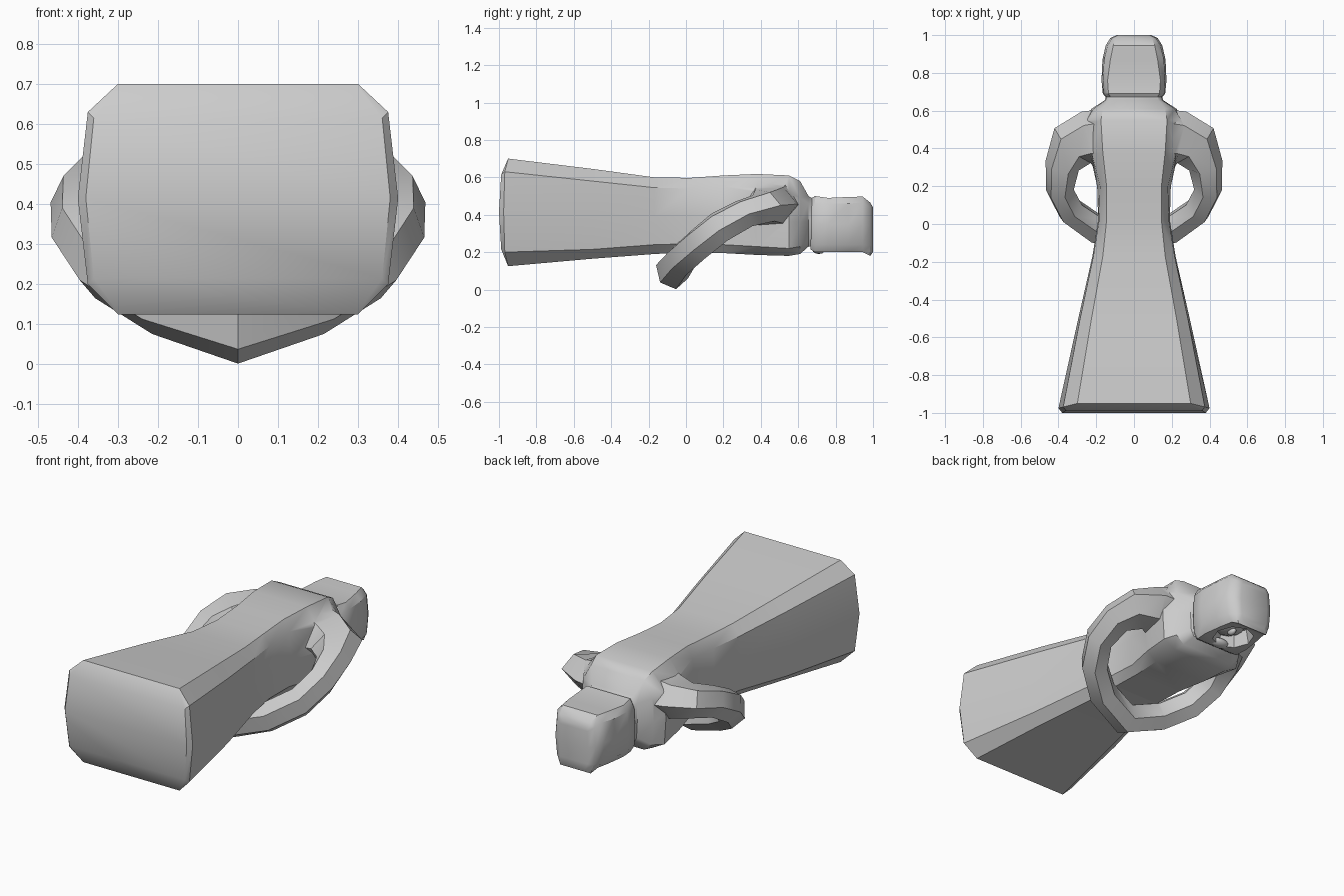
import bpy, bmesh
from math import cos, sin, pi, radians
from mathutils import Vector


def loft(name, rings):
    """Skin closed rings of points, cap both ends with a strip across the middle."""
    bm = bmesh.new()
    vr = [[bm.verts.new(p) for p in r] for r in rings]
    n = len(vr[0])
    for a, b in zip(vr, vr[1:]):
        for i in range(n):
            j = (i + 1) % n
            bm.faces.new((a[i], a[j], b[j], b[i]))
    for r in (vr[0], vr[-1]):
        for i in range(n // 2 - 1):
            bm.faces.new((r[i], r[i + 1], r[n - 2 - i], r[n - 1 - i]))
    bmesh.ops.recalc_face_normals(bm, faces=bm.faces)
    me = bpy.data.meshes.new(name)
    bm.to_mesh(me)
    bm.free()
    ob = bpy.data.objects.new(name, me)
    bpy.context.collection.objects.link(ob)
    return ob


def section(y, flat, side, mid, z0, z1, z2, z3, bulge=0):
    """Chamfered box outline with a crease half way up each side."""
    zm = (z1 + z2) / 2
    right = [(flat, y, z0), (side, y - bulge * 0.75, z1), (mid, y - bulge, zm),
             (side, y - bulge * 0.75, z2), (flat, y, z3)]
    return [Vector(p) for p in right] + [Vector((-x, q, z)) for x, q, z in reversed(right)]


def combine(target, other, operation):
    m = target.modifiers.new(operation, 'BOOLEAN')
    m.operation, m.object, m.solver = operation, other, 'EXACT'
    bpy.context.view_layer.objects.active = target
    bpy.ops.object.modifier_apply(modifier=m.name)
    bpy.data.objects.remove(other)


# robe and torso, from hem to neck
robe = loft("robe", [section(*s) for s in (
    (-0.952, 0.297, 0.36, 0.38, 0.127, 0.215, 0.615, 0.698, 0.048),
    (-0.95, 0.30, 0.375, 0.40, 0.125, 0.20, 0.63, 0.70, 0.025),
    (-0.50, 0.225, 0.285, 0.295, 0.165, 0.215, 0.58, 0.645),
    (-0.17, 0.165, 0.215, 0.22, 0.19, 0.24, 0.545, 0.60),
    (0.02, 0.145, 0.185, 0.19, 0.20, 0.245, 0.54, 0.597),
    (0.20, 0.145, 0.18, 0.195, 0.195, 0.24, 0.55, 0.61),
    (0.38, 0.165, 0.225, 0.235, 0.185, 0.23, 0.53, 0.618),
    (0.55, 0.175, 0.25, 0.26, 0.18, 0.22, 0.51, 0.61),
    (0.61, 0.165, 0.215, 0.225, 0.19, 0.23, 0.49, 0.58),
    (0.655, 0.13, 0.15, 0.155, 0.23, 0.27, 0.46, 0.50),
    (0.72, 0.11, 0.13, 0.135, 0.24, 0.28, 0.43, 0.46))])

# joined arms: hexagonal tube round a tilted ring (centre, radial radius, thickness, tilt)
half = [((0.0, -0.075, 0.095), 0.085, 0.097, 0.55),
        ((0.20, -0.025, 0.16), 0.078, 0.09, 0.55),
        ((0.335, 0.07, 0.245), 0.075, 0.09, 0.55),
        ((0.392, 0.18, 0.335), 0.075, 0.09, 0.55),
        ((0.38, 0.31, 0.405), 0.092, 0.085, 0.5),
        ((0.325, 0.415, 0.435), 0.135, 0.09, 0.32),
        ((0.245, 0.445, 0.445), 0.155, 0.11, 0.2),
        ((0.15, 0.45, 0.455), 0.16, 0.14, 0.1),
        ((0.06, 0.45, 0.44), 0.14, 0.14, 0.1)]
path = [((-c[0], c[1], c[2]), r, t, a) for c, r, t, a in reversed(half[1:])] + half
rings = []
for i, (c, r, t, tilt) in enumerate(path):
    a = Vector(path[max(i - 1, 0)][0])
    b = Vector(path[min(i + 1, len(path) - 1)][0])
    normal = Vector((0, -sin(tilt), cos(tilt)))
    out = (b - a).cross(normal).normalized()
    rings.append([Vector(c) + out * r * cos(k * pi / 3 - 0.16) + normal * t * sin(k * pi / 3 - 0.16)
                  for k in range(6)])
arms = loft("arms", rings)
combine(robe, arms, 'UNION')
robe.name = "robe_and_arms"

# hooded head
head = loft("hooded_head", [section(*s) for s in (
    (0.665, 0.12, 0.14, 0.145, 0.215, 0.25, 0.44, 0.485),
    (0.69, 0.135, 0.16, 0.165, 0.20, 0.24, 0.455, 0.50),
    (0.76, 0.14, 0.165, 0.172, 0.20, 0.24, 0.46, 0.49),
    (0.87, 0.125, 0.158, 0.167, 0.20, 0.24, 0.46, 0.495),
    (0.945, 0.11, 0.14, 0.15, 0.20, 0.24, 0.465, 0.497),
    (0.985, 0.095, 0.115, 0.125, 0.18, 0.235, 0.44, 0.465),
    (1.0, 0.07, 0.085, 0.09, 0.20, 0.235, 0.42, 0.44))])

# opening on the face side of the hood
opening = loft("opening", [
    [Vector((s * 0.115 * cos(k * pi / 4), 0.825 + s * 0.125 * sin(k * pi / 4), z))
     for k in range(8)] for s, z in ((1.0, 0.15), (0.8, 0.28))])
combine(head, opening, 'DIFFERENCE')

# face, nose and chin inside the hood
for name, loc, size in (("face", (0, 0.80, 0.28), (0.08, 0.09, 0.04)),
                        ("nose", (0, 0.815, 0.24), (0.018, 0.03, 0.02)),
                        ("chin", (0, 0.71, 0.215), (0.06, 0.035, 0.025))):
    bpy.ops.mesh.primitive_uv_sphere_add(segments=10, ring_count=6, location=loc)
    part = bpy.context.object
    part.name, part.scale = name, size

for ob in bpy.context.scene.objects:
    bpy.ops.object.select_all(action='DESELECT')
    ob.select_set(True)
    bpy.context.view_layer.objects.active = ob
    bpy.ops.object.shade_smooth_by_angle(angle=radians(36))
